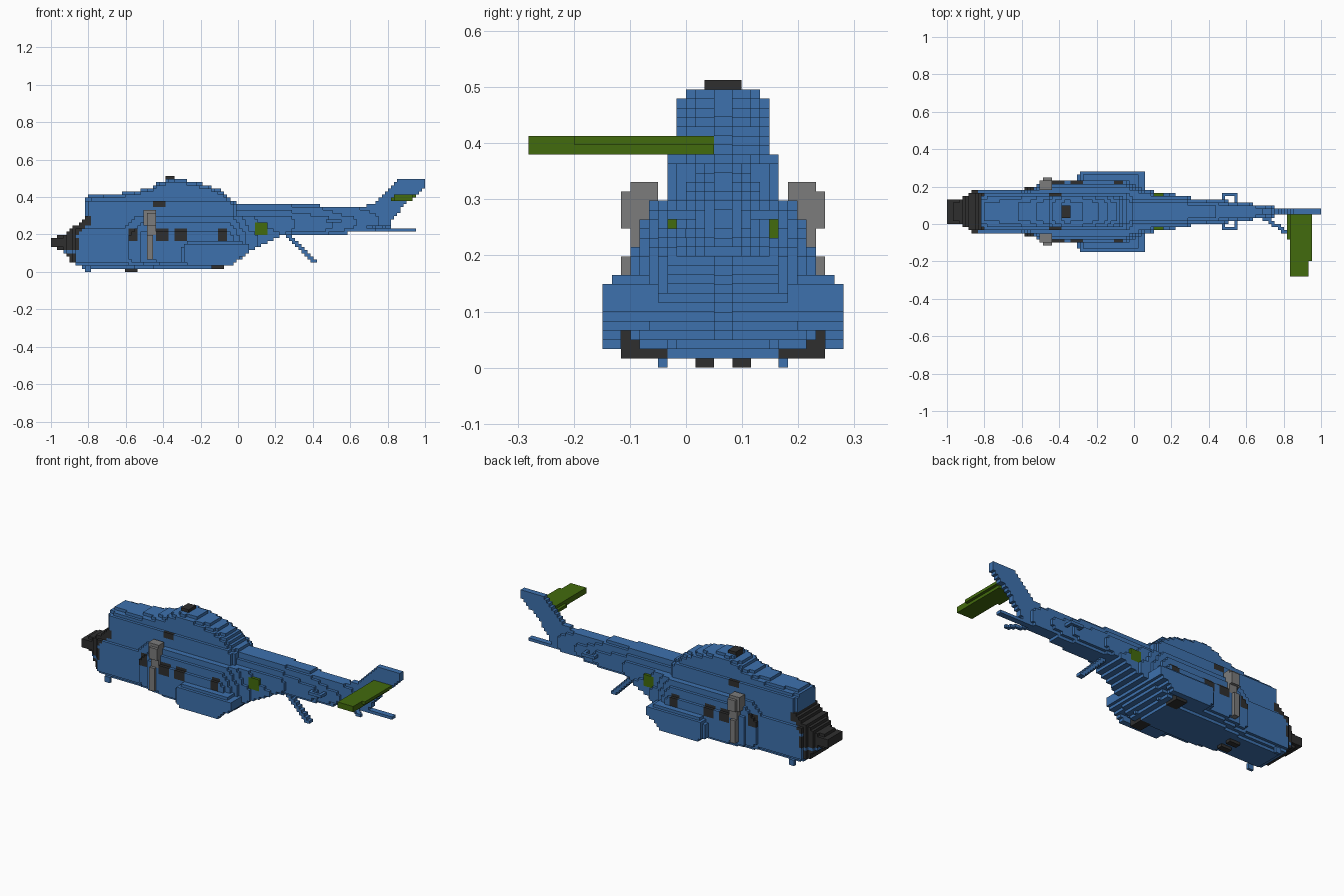
import bpy, bmesh, math

cube = bpy.data.objects.get("Cube")
if cube:
    bpy.data.objects.remove(cube, do_unlink=True)

P = 2 / 121            # block size
Y0, MID = -17 * P, 4 * P   # grid origin and hull centre line in y


def material(name, rgb):
    m = bpy.data.materials.new(name)
    m.use_nodes = True
    m.diffuse_color = (*rgb, 1)
    m.node_tree.nodes["Principled BSDF"].inputs["Base Color"].default_value = (*rgb, 1)
    return m


MATS = [material("hull_blue", (0.047, 0.165, 0.42)), material("dark_grey", (0.028, 0.028, 0.028)),
        material("steel_grey", (0.2, 0.2, 0.2)), material("green", (0.055, 0.145, 0.004))]
BLUE, DARK, STEEL, GREEN = range(4)


def lerp(points, t):
    """Piecewise linear curve through (t, value) points."""
    if t <= points[0][0]:
        return points[0][1]
    for (a, u), (b, v) in zip(points, points[1:]):
        if t <= b:
            return u + (v - u) * (t - a) / (b - a)
    return points[-1][1]


cells = {}   # grid cell -> (part name, material)


def fill(name, box, inside=lambda x, d, z: True, mat=lambda x, d, z: BLUE, mirror=False):
    """Fill grid cells in box (x0, x1, d0, d1, z0, z1); d is the offset from the hull centre line."""
    x0, x1, d0, d1, z0, z1 = box
    span = lambda a, b: range(round(a / P), max(round(b / P), round(a / P) + 1))
    for i in span(x0 + 1, x1 + 1):
        for j in span(d0, d1):
            for k in span(z0, z1):
                x, d, z = -1 + (i + .5) * P, (j + .5) * P, (k + .5) * P
                if inside(x, abs(d) if mirror is None else d, z):
                    m = mat(x, abs(d), z) if callable(mat) else mat
                    cells.setdefault((i, j + 21, k), (name, m))
                    if mirror:
                        cells.setdefault((i, -1 - j + 21, k), (name.replace("right", "left"), m))


# Curves that shape the hull
NOSE = [(.02, -.82), (.035, -.86), (.06, -.9), (.1, -.925), (.19, -.935), (.2, -.92), (.3, -.81)]
BELLY = [(-.85, .018), (-.08, .018), (-.04, .04), (0, .06), (.05, .1), (.15, .15), (.25, .2)]
WIDTH = [(-.94, .065), (-.9, .085), (-.86, .115), (-.6, .118), (-.55, .135), (-.42, .165),
         (-.05, .165), (.06, .115), (.15, .1), (.25, .09)]
SECTION = [(.018, .6), (.04, .85), (.06, 1), (.2, 1), (.24, .9), (.3, .8)]
ROOF = [(-.82, .4), (-.77, .41), (-.66, .415), (-.55, .43), (-.46, .455), (-.42, .478), (-.36, .497),
        (-.28, .49), (-.15, .46), (-.08, .43), (-.03, .385), (0, .36)]
WINDOWS = [(-.585, -.53), (-.44, -.38), (-.335, -.28), (-.11, -.05)]


# Side equipment: hoist housings, struts and green panels
fill("right_hoist", (-.49, -.43, -.182, -.11, .25, .315), mat=STEEL, mirror=True)
fill("right_hoist", (-.505, -.44, -.165, -.115, .25, .33), mat=STEEL, mirror=True)
fill("right_hoist", (-.49, -.44, -.165, -.13, .2, .25), mat=STEEL, mirror=True)
fill("right_hoist_strut", (-.48, -.447, -.182, -.15, .06, .2), mat=STEEL, mirror=True)
fill("right_green_panel", (.09, .155, -.1, -.083, .2, .265), mat=GREEN, mirror=True)


# Fuselage with dark windshield, nose band and windows
def in_body(x, d, z):
    return x > lerp(NOSE, z) and z > lerp(BELLY, x) and d < lerp(WIDTH, x) * lerp(SECTION, z)


def body_paint(x, d, z):
    if .19 < z < .3 and x < -.79 and x < lerp(NOSE, z) + .065:
        return DARK
    if x < -.855 and .115 < z < .19 and d < .13:
        return DARK
    if -.91 < x < -.865 and .055 < z < .098:
        return DARK
    if d > .1 and .165 < z < .232 and any(a < x < b for a, b in WINDOWS):
        return DARK
    return BLUE


# Wheels go in first so they stay clear of the hull
fill("right_main_wheel", (-.14, -.07, -.182, -.1, .0165, .0661),
     mat=lambda x, d, z: STEEL if .13 < d < .15 and .033 < z < .05 else DARK, mirror=True)
fill("right_nose_wheel", (-.6, -.54, -.0496, -.0165, 0, .0165), mat=DARK, mirror=True)
fill("right_nose_peg", (-.815, -.785, -.1157, -.099, 0, .0331), mirror=True)

fill("fuselage", (-.95, .25, -.2, .2, .0165, .2975), in_body, body_paint, mirror=None)

# Nose sensor block
fill("nose_sensor", (-1, -.92, -.066, .066, .1322, .1818), mat=DARK)
fill("nose_sensor", (-.975, -.9, -.0496, .0496, .115, .198), mat=DARK)


# Engine deck and rotor fairing above the cabin
def in_deck(x, d, z):
    half = .1 if z < .385 and x < -.03 else .084
    half -= max(0, -.77 - x) * .3
    return d < half and z < lerp(ROOF, x) - .6 * max(0, d - .045)


def deck_paint(x, d, z):
    return DARK if -.455 < x < -.385 and .34 < z < .397 and d > .085 else BLUE


fill("rotor_hub", (-.39, -.34, -.0248, .0248, .47, .5124), mat=DARK)
fill("engine_deck", (-.8182, .0, -.12, .12, .2975, .4959), in_deck, deck_paint, mirror=None)


# Sponsons with chamfered ends and an open wheel bay at the rear
def in_sponson(x, d, z):
    d = abs(d)
    low = lerp([(-.31, .06), (-.26, .035), (-.04, .035), (.05, .1)], x)
    top = lerp([(-.31, .12), (-.27, .165), (.0, .165), (.05, .145)], x)
    edge = lerp([(-.31, .19), (-.27, .215)], x) - max(0, z - .148)
    bay = x > -.14 and .1 < d < .182 and z < .066
    return low < z < top and d < edge and not bay


fill("right_sponson", (-.31, .05, -.215, -.08, .0331, .1653), in_sponson, mirror=True)


# Tail boom
def in_boom(x, d, z):
    half = lerp([(0, .088), (.28, .086), (.31, .072), (.46, .068), (.55, .05), (.7, .036), (.78, .02)], x)
    section = lerp([(.2, .6), (.23, .95), (.28, 1), (.31, .8), (.34, .6), (.37, .4)], z)
    top = .365 if x < .43 else .35
    low = .2 if x < .58 else .215
    return low < z < top and d < max(half * section, .017)


fill("tail_boom", (0, .8, -.1, .1, .19, .3636), in_boom, mirror=None)


# Swept tail fin and lower tail rod
def in_fin(x, d, z):
    front = lerp([(.22, .64), (.35, .68), (.37, .73), (.48, .835), (.5, .87)], z)
    back = lerp([(.22, .79), (.28, .83), (.37, .9), (.45, 1), (.48, 1), (.5, .98)], z)
    return front < x < back


fill("tail_fin", (.6, 1, -.0165, .0165, .215, .4959), in_fin)
fill("tail_rod", (.6, .95, -.0165, .0165, .215, .2314))

# Horizontal stabiliser, on one side only
fill("stabiliser", (.82, .93, -.347, -.0165, .38, .3967), lambda x, d, z: x > .835 or d > -.15, mat=GREEN)
fill("stabiliser", (.835, .945, -.347, -.0165, .3967, .4132), lambda x, d, z: x < .93 or d > -.265, mat=GREEN)

# Loop antennas on the boom
for box in ((.47, .487, -.1, -.04), (.53, .55, -.1, -.04), (.47, .55, -.1, -.083)):
    fill("right_loop_antenna", (*box, .264, .281), mirror=True)

# Small tail skid bar and the diagonal strut under the boom
for n in range(7):
    x = .68 + n * P
    fill("tail_bar", (x, x + 2 * P, -.035 - n * .011 - P / 2, -.035 - n * .011 + P / 2, .2314, .248))
for n in range(9):
    x, z = .26 + n * P, .19 - n * P
    fill("under_strut", (x, x + 2 * P, -.0165, .0165, z - P / 2, z + P / 2))


# Turn the blocks into meshes, keeping only the faces that touch air
QUADS = {(1, 0, 0): ((1, 0, 0), (1, 1, 0), (1, 1, 1), (1, 0, 1)),
         (-1, 0, 0): ((0, 0, 0), (0, 0, 1), (0, 1, 1), (0, 1, 0)),
         (0, 1, 0): ((0, 1, 0), (0, 1, 1), (1, 1, 1), (1, 1, 0)),
         (0, -1, 0): ((0, 0, 0), (1, 0, 0), (1, 0, 1), (0, 0, 1)),
         (0, 0, 1): ((0, 0, 1), (1, 0, 1), (1, 1, 1), (0, 1, 1)),
         (0, 0, -1): ((0, 0, 0), (0, 1, 0), (1, 1, 0), (1, 0, 0))}
parts = {}
for cell, (name, m) in cells.items():
    parts.setdefault(name, []).append((cell, m))
for name, blocks in parts.items():
    bm, verts = bmesh.new(), {}
    for (i, j, k), m in blocks:
        for (a, b, c), quad in QUADS.items():
            if (i + a, j + b, k + c) in cells:
                continue
            face = []
            for u, v, w in quad:
                key = (i + u, j + v, k + w)
                if key not in verts:
                    verts[key] = bm.verts.new((-1 + key[0] * P, Y0 + key[1] * P, key[2] * P))
                face.append(verts[key])
            bm.faces.new(face).material_index = m
    mesh = bpy.data.meshes.new(name)
    for mat in MATS:
        mesh.materials.append(mat)
    bm.to_mesh(mesh)
    bm.free()
    bpy.context.collection.objects.link(bpy.data.objects.new(name, mesh))
